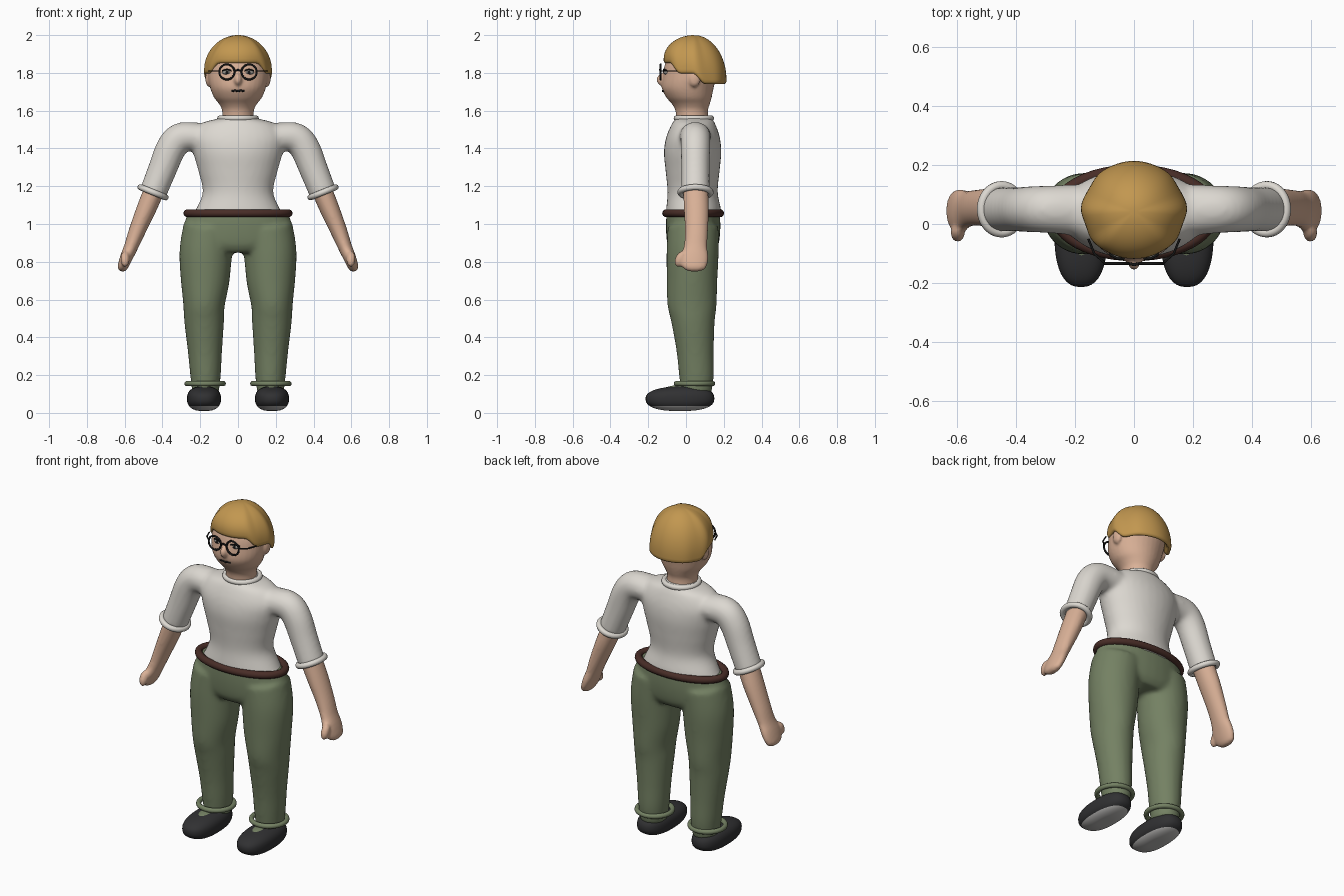
import bpy, bmesh
from math import sin, cos, pi, radians
from mathutils import Vector, Matrix

if "Cube" in bpy.data.objects:
    bpy.data.objects.remove(bpy.data.objects["Cube"])


def material(name, r, g, b):
    m = bpy.data.materials.new(name)
    m.use_nodes = True
    m.diffuse_color = (r, g, b, 1)
    bsdf = m.node_tree.nodes["Principled BSDF"]
    bsdf.inputs["Base Color"].default_value = (r, g, b, 1)
    bsdf.inputs["Roughness"].default_value = 0.8
    return m


WHITE = material("off white cloth", .72, .69, .64)
GREEN = material("olive cloth", .175, .22, .125)
SKIN = material("skin", .70, .44, .31)
HAIR = material("golden hair", .54, .31, .08)
BELT = material("brown leather", .065, .026, .02)
SHOE = material("dark shoe", .03, .03, .032)
SOLE = material("grey sole", .5, .49, .48)
BLACK = material("black", .008, .008, .008)
EYE = material("eye grey", .33, .31, .28)


def finish(name, bm, *mats, voxel=0, smooth=0):
    """Turn a bmesh into a smooth object, optionally fused into one skin."""
    bmesh.ops.recalc_face_normals(bm, faces=bm.faces)
    me = bpy.data.meshes.new(name)
    bm.to_mesh(me)
    bm.free()
    for m in mats:
        me.materials.append(m)
    me.shade_smooth()
    ob = bpy.data.objects.new(name, me)
    bpy.context.collection.objects.link(ob)
    if voxel:
        r = ob.modifiers.new("fuse", 'REMESH')
        r.mode, r.voxel_size, r.use_smooth_shade = 'VOXEL', voxel, True
        s = ob.modifiers.new("soften", 'SMOOTH')
        s.factor, s.iterations = .5, smooth
    return ob


def spline(p, steps=6):
    """Catmull-Rom resampling of section tuples."""
    p = [Vector(v) for v in p]
    p = [p[0]] + p + [p[-1]]
    out = []
    for a, b, c, d in zip(p, p[1:], p[2:], p[3:]):
        for i in range(steps):
            t = i / steps
            out.append(b + (c - a) * (t / 2) + (a * 2 - b * 5 + c * 4 - d) * (t * t / 2)
                       + (b * 3 - a - c * 3 + d) * (t ** 3 / 2))
    return out + [p[-1]]


def skin_rings(bm, rings):
    rings = [[bm.verts.new(v) for v in r] for r in rings]
    n = len(rings[0])
    for a, b in zip(rings, rings[1:]):
        for i in range(n):
            bm.faces.new((a[i], a[(i + 1) % n], b[(i + 1) % n], b[i]))
    bm.faces.new(rings[0])
    bm.faces.new(rings[-1])


def loft(bm, sections, side=1, n=32):
    """Ellipses (x, y, z, radius across, radius in y) along a path in x and z."""
    s = spline(sections)
    rings = []
    for i, p in enumerate(s):
        d = s[min(i + 1, len(s) - 1)] - s[max(i - 1, 0)]
        across = Vector((d[2], 0, -d[0])).normalized()
        ring = []
        for k in range(n):
            a = 2 * pi * k / n
            v = Vector(p[:3]) + across * p[3] * cos(a) + Vector((0, p[4] * sin(a), 0))
            ring.append((v.x * side, v.y, v.z))
        rings.append(ring)
    skin_rings(bm, rings)


def ball(bm, c, r, rot=0):
    bmesh.ops.create_uvsphere(bm, u_segments=24, v_segments=16, radius=1, matrix=Matrix.Translation(c)
                              @ Matrix.Rotation(rot, 4, 'X') @ Matrix.Diagonal((*r, 1)))


def tube(name, pts, radius, mat, closed=False):
    """Round bar through points, as a mesh."""
    cu = bpy.data.curves.new(name, 'CURVE')
    cu.dimensions, cu.bevel_depth, cu.bevel_resolution = '3D', radius, 3
    cu.use_fill_caps = True
    sp = cu.splines.new('POLY')
    sp.points.add(len(pts) - 1)
    for q, v in zip(sp.points, pts):
        q.co = (*v, 1)
    sp.use_cyclic_u = closed
    tmp = bpy.data.objects.new(name, cu)
    bm = bmesh.new()
    me = tmp.to_mesh()
    bm.from_mesh(me)
    tmp.to_mesh_clear()
    bpy.data.objects.remove(tmp)
    finish(name, bm, mat)


def hoop(name, c, rx, ry, radius, mat, rot=Matrix.Identity(3)):
    pts = [Vector(c) + rot @ Vector((rx * cos(a), ry * sin(a), 0))
           for a in (2 * pi * k / 48 for k in range(48))]
    tube(name, pts, radius, mat, True)


# Shirt with sleeves
bm = bmesh.new()
loft(bm, [(0, .04, 1.03, .25, .148), (0, .04, 1.08, .222, .145), (0, .035, 1.17, .187, .133),
          (0, .035, 1.28, .21, .143), (0, .035, 1.38, .238, .152), (0, .037, 1.46, .25, .142),
          (0, .04, 1.53, .2, .115), (0, .042, 1.56, .1, .095), (0, .042, 1.575, .085, .085)])
for s in (1, -1):
    loft(bm, [(.1, .045, 1.45, .07, .09), (.22, .048, 1.462, .075, .085), (.305, .05, 1.455, .08, .08),
              (.355, .05, 1.40, .08, .078), (.40, .05, 1.29, .076, .075), (.452, .05, 1.16, .072, .075)], s)
finish("shirt", bm, WHITE, voxel=.012, smooth=8)
hoop("collar", (0, .042, 1.56), .095, .092, .015, WHITE)

# Trousers
bm = bmesh.new()
loft(bm, [(0, .038, 1.06, .268, .142), (0, .038, .97, .29, .144), (0, .037, .89, .285, .135),
          (0, .037, .85, .2, .11)])
for s in (1, -1):
    loft(bm, [(.15, .038, .98, .14, .135), (.17, .035, .85, .14, .138), (.174, .032, .7, .129, .134),
              (.18, .032, .57, .11, .13), (.179, .037, .48, .105, .115), (.175, .048, .33, .091, .099),
              (.172, .055, .2, .081, .092), (.172, .055, .1, .07, .08)], s)
finish("trousers", bm, GREEN, voxel=.012, smooth=8)
hoop("belt", (0, .038, 1.057), .268, .143, .021, BELT)

for s, label in ((1, "left"), (-1, "right")):
    # Forearm and hand
    bm = bmesh.new()
    loft(bm, [(.435, .05, 1.2, .055, .066), (.485, .055, 1.08, .052, .066), (.535, .055, .96, .044, .061),
              (.566, .05, .88, .037, .062), (.588, .043, .83, .034, .075), (.604, .042, .79, .03, .072),
              (.615, .045, .763, .024, .055), (.62, .045, .75, .01, .025)], s)
    ball(bm, (s * .598, -.03, .815), (.024, .027, .045), radians(-25))
    finish(label + "_arm", bm, SKIN, voxel=.008, smooth=5)
    hoop(label + "_sleeve_cuff", (s * .45, .05, 1.168), .072, .08, .016, WHITE,
         Matrix.Rotation(s * radians(-22) + pi, 3, 'Y'))
    hoop(label + "_trouser_cuff", (s * .174, .045, .155), .096, .096, .014, GREEN)

    # Shoe: boxy ellipsoid with the lowest bands as sole
    bm = bmesh.new()
    bmesh.ops.create_uvsphere(bm, u_segments=40, v_segments=28, radius=1)
    for v in bm.verts:
        x, y, z = [abs(c) ** .82 * (1 if c > 0 else -1) for c in v.co]
        slope = 1 + .1 * y if z > 0 else 1
        v.co = (s * .18 + x * .09, -.032 + y * .182, max(.075 + z * .066 * slope, .011))
    for f in bm.faces:
        f.material_index = int(f.calc_center_median().z < .034)
    finish(label + "_shoe", bm, SHOE, SOLE)
    bm = bmesh.new()
    ball(bm, (s * .178, -.06, .12), (.04, .075, .025), radians(6))
    finish(label + "_shoe_tongue", bm, GREEN)

# Head with neck, ears and nose
bm = bmesh.new()
loft(bm, [(0, .035, 1.54, .085, .085), (0, .03, 1.6, .084, .086), (0, .026, 1.635, .1, .1),
          (0, .016, 1.67, .127, .12), (0, .009, 1.72, .147, .137), (0, .018, 1.78, .158, .142),
          (0, .03, 1.85, .155, .14), (0, .035, 1.92, .115, .11), (0, .035, 1.96, .05, .05)])
for s in (1, -1):
    ball(bm, (s * .153, .045, 1.77), (.02, .033, .045))
ball(bm, (0, -.125, 1.765), (.021, .031, .034), radians(-15))
finish("head", bm, SKIN, voxel=.008, smooth=4)


# Hair: cap whose rim drops from the fringe to the nape
def ease(a, lo, hi):
    t = min(max((a - lo) / (hi - lo), 0), 1)
    return t * t * (3 - 2 * t)


cols, rows = 72, 18
profile = [(sin(pi / 2 * t / rows), cos(pi / 2 * t / rows), 0) for t in range(1, rows + 1)]
profile += [(1, 0, -.012), (.97, 0, -.022), (.92, 0, -.024), (.86, 0, -.012), (.82, 0, .03)]
rings = []
for r, h, dz in profile:
    ring = []
    for k in range(cols):
        a = 2 * pi * k / cols
        turn = abs((a + pi) % (2 * pi) - pi) * 180 / pi
        rim = 1.875 - .055 * ease(turn, 36, 62) - .055 * ease(turn, 88, 112)
        lump = 1 + .025 * (1 - h) * cos(turn * pi / 24)
        depth = .16 if turn < 90 else .172
        ring.append((.176 * r * lump * sin(a), .042 - depth * r * cos(a), rim + dz + (2 - rim) * h))
    rings.append(ring)
bm = bmesh.new()
skin_rings(bm, rings)
finish("hair", bm, HAIR)

# Face details and round glasses
upright = Matrix.Rotation(pi / 2, 3, 'X')
for s, label in ((1, "left"), (-1, "right")):
    bm = bmesh.new()
    ball(bm, (s * .058, -.102, 1.803), (.026, .016, .013))
    finish(label + "_eye", bm, EYE)
    bm = bmesh.new()
    ball(bm, (s * .058, -.115, 1.803), (.009, .005, .009))
    finish(label + "_pupil", bm, BLACK)
    tube(label + "_eyelid", [(s * .034, -.119, 1.812), (s * .058, -.117, 1.819), (s * .084, -.102, 1.811)],
         .004, BLACK)
    hoop(label + "_glasses_rim", (s * .059, -.134, 1.805), .04, .04, .0055, BLACK, upright)
    tube(label + "_glasses_arm", [(s * .098, -.134, 1.81), (s * .135, -.1, 1.81), (s * .155, -.05, 1.81)],
         .004, BLACK)
tube("glasses_bridge", [(-.02, -.134, 1.81), (0, -.138, 1.816), (.02, -.134, 1.81)], .005, BLACK)
tube("mouth", [(-.034, -.117, 1.704), (-.015, -.121, 1.707), (0, -.122, 1.704), (.015, -.121, 1.707),
               (.034, -.117, 1.704)], .006, BLACK)
